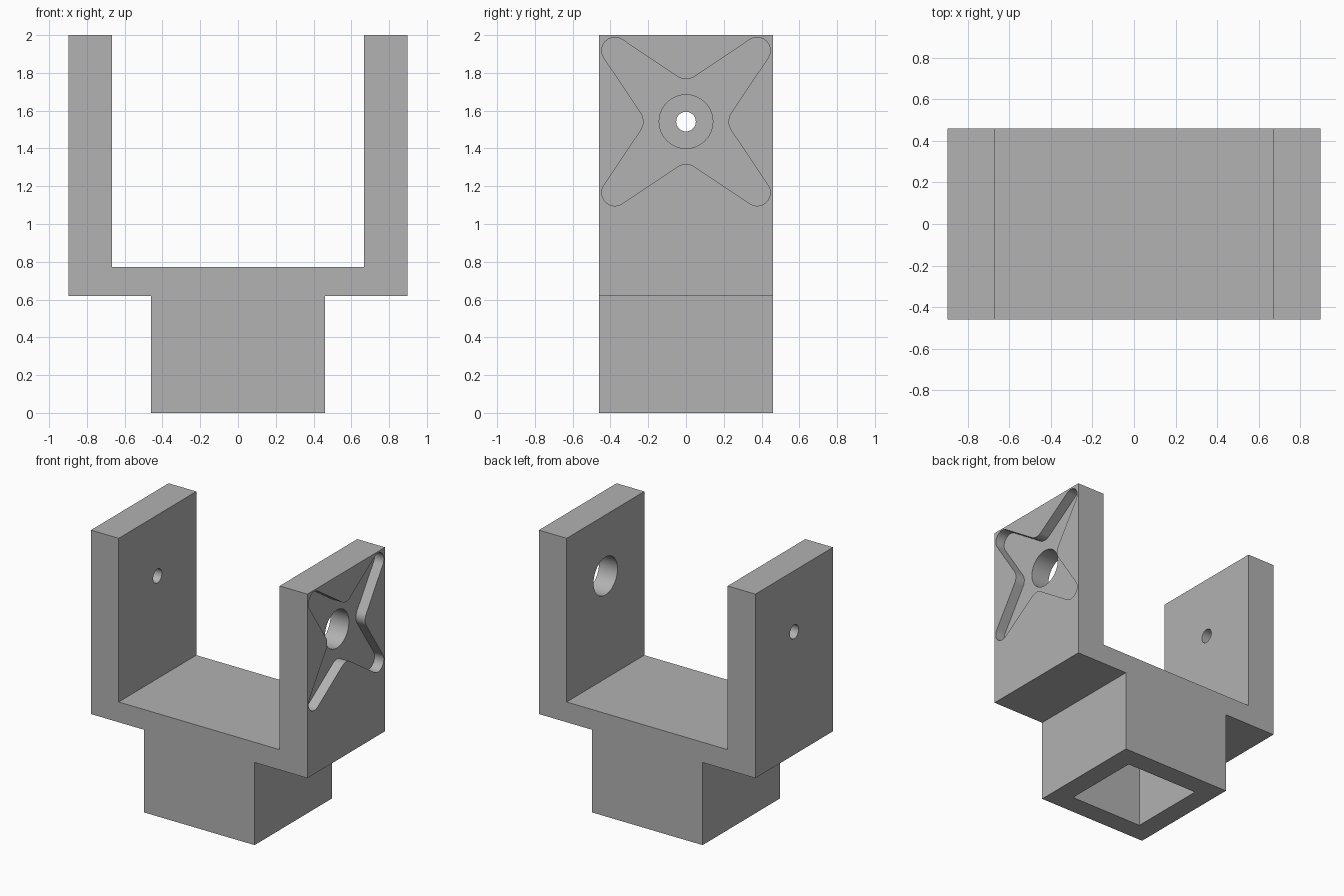
import bpy, bmesh
from math import cos, sin, radians, atan2, degrees
from mathutils import Vector

cube = bpy.data.objects.get("Cube")
if cube:
    bpy.data.objects.remove(cube, do_unlink=True)

HALF_X, INNER_X, HALF_Y = 0.898, 0.668, 0.46
STEM, SHELF_LOW, SHELF_TOP, TOP = 0.46, 0.62, 0.772, 2.0
PIVOT_Z = 1.542

grey = bpy.data.materials.new("plain grey")
grey.use_nodes = True
colour = (0.445, 0.445, 0.445, 1)
grey.diffuse_color = colour
grey.node_tree.nodes["Principled BSDF"].inputs["Base Color"].default_value = colour


def prism(name, points, direction):
    """Closed solid made by sweeping a planar outline along a direction."""
    bm = bmesh.new()
    face = bm.faces.new([bm.verts.new(p) for p in points])
    swept = bmesh.ops.extrude_face_region(bm, geom=[face])["geom"]
    verts = [v for v in swept if isinstance(v, bmesh.types.BMVert)]
    bmesh.ops.translate(bm, verts=verts, vec=Vector(direction))
    bmesh.ops.recalc_face_normals(bm, faces=bm.faces)
    mesh = bpy.data.meshes.new(name)
    bm.to_mesh(mesh)
    bm.free()
    mesh.materials.append(grey)
    obj = bpy.data.objects.new(name, mesh)
    bpy.context.collection.objects.link(obj)
    return obj


def arc(cy, cz, radius, start, end, steps):
    angles = [radians(start + (end - start) * i / steps) for i in range(steps + 1)]
    return [(cy + radius * cos(a), cz + radius * sin(a)) for a in angles]


def side_outline(points, x):
    """Place a flat outline on the side of an arm, around the pivot."""
    return [(x, y, PIVOT_Z + z) for y, z in points]


def star_outline(reach=0.376, tip=0.07, notch=0.225, fillet=0.084):
    """Four rounded legs joined by filleted notches."""
    slope = degrees(atan2(2, 3))
    leg = arc(reach, reach, tip, -slope, 90 + slope, 20)
    leg += arc(0, notch + fillet, fillet, slope - 90, -slope - 90, 10)
    points = []
    for _ in range(4):
        points += leg
        leg = [(-z, y) for y, z in leg]
    return points


# Fork and stem share one mirrored outline
half = [(STEM, 0), (STEM, SHELF_LOW), (HALF_X, SHELF_LOW), (HALF_X, TOP),
        (INNER_X, TOP), (INNER_X, SHELF_TOP)]
outline = half + [(-x, z) for x, z in reversed(half)]
body = prism("fork_bracket", [(x, -HALF_Y, z) for x, z in outline], (0, 2 * HALF_Y, 0))

# Square socket under the stem
s = 0.305
socket = prism("socket_cutter",
               [(x, y, -0.1) for x, y in ((-s, -s), (s, -s), (s, s), (-s, s))],
               (0, 0, SHELF_LOW + 0.1))

# Star recess and wide bore in the left arm, small pivot hole in the right arm
star = prism("star_cutter", side_outline(star_outline(), HALF_X - 0.077), (0.2, 0, 0))
bore = prism("bore_cutter", side_outline(arc(0, 0, 0.142, 0, 354.375, 63), 0.5), (0.6, 0, 0))
pivot = prism("pivot_cutter", side_outline(arc(0, 0, 0.052, 0, 350, 35), -1.0), (0.5, 0, 0))

bpy.ops.object.select_all(action="DESELECT")
bpy.context.view_layer.objects.active = body
body.select_set(True)
for cutter in (socket, star, bore, pivot):
    cutter.hide_render = True
    cut = body.modifiers.new(cutter.name, "BOOLEAN")
    cut.operation = "DIFFERENCE"
    cut.solver = "EXACT"
    cut.object = cutter
    bpy.ops.object.modifier_apply(modifier=cut.name)
    bpy.data.objects.remove(cutter, do_unlink=True)

bpy.ops.object.shade_smooth_by_angle(angle=radians(30))
